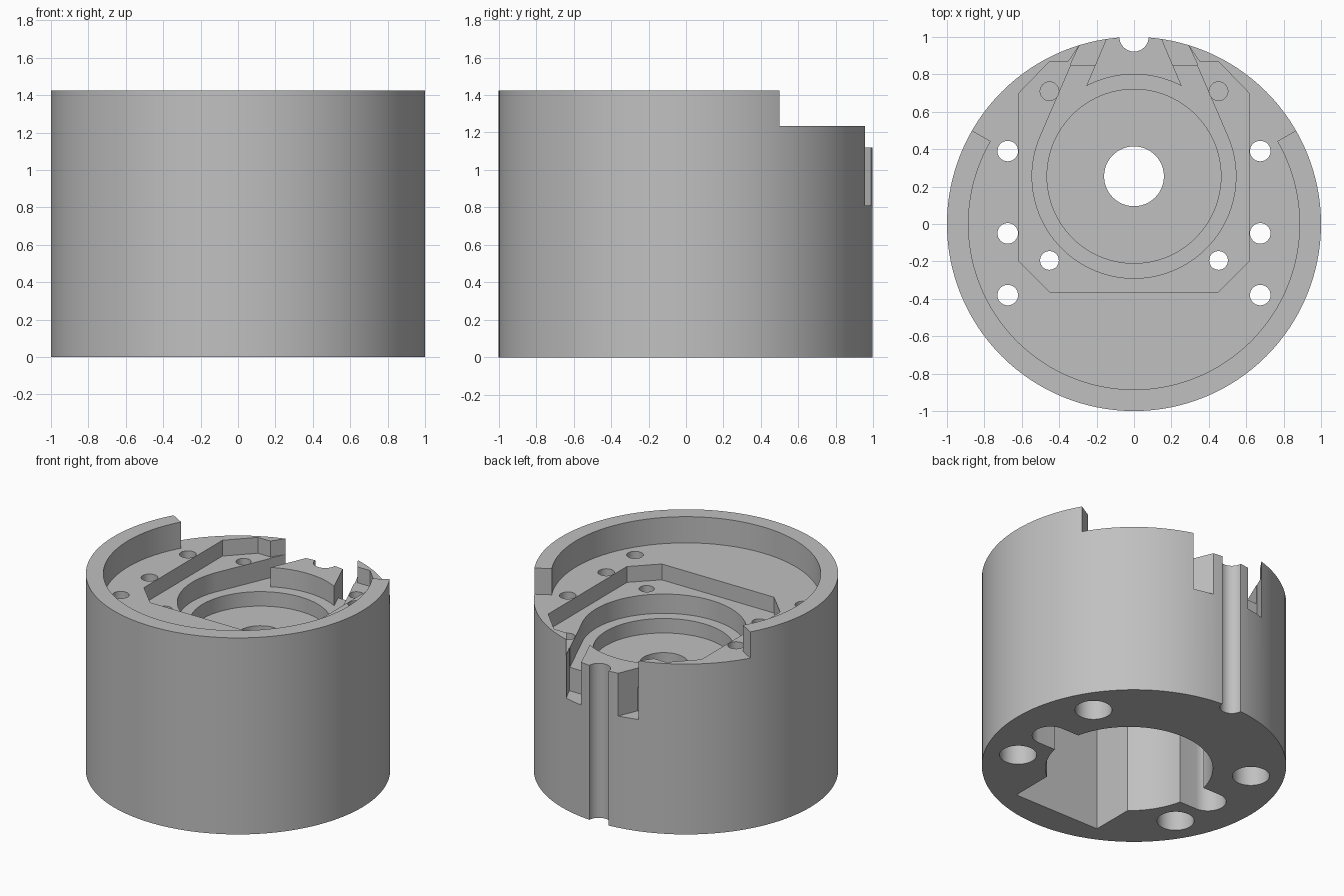
import bpy, bmesh
from math import sin, cos, radians

cube = bpy.data.objects.get("Cube")
if cube:
    bpy.data.objects.remove(cube, do_unlink=True)

grey = bpy.data.materials.new("plain_grey")
grey.use_nodes = True
grey.diffuse_color = (0.53, 0.53, 0.53, 1)
grey.node_tree.nodes["Principled BSDF"].inputs["Base Color"].default_value = (0.53, 0.53, 0.53, 1)

TOP, FLOOR, POCKET, TRACK, SEAT, SLOT, CEILING = 1.425, 1.235, 1.12, 0.98, 0.875, 0.81, 0.79
ABOVE, BELOW = 1.6, -0.2


def arc(cx, cy, r, a0, a1, n=64):
    """Points along an arc, angles in degrees."""
    angles = [radians(a0 + (a1 - a0) * i / n) for i in range(n + 1)]
    return [(cx + r * cos(a), cy + r * sin(a)) for a in angles]


def circle(cx, cy, r, n=32):
    return arc(cx, cy, r, 0, 360, n)[:-1]


def flip(points):
    """Mirror across x, keeping the winding."""
    return [(-x, y) for x, y in reversed(points)]


def prism(name, outline, z0, z1):
    """Extrude a closed outline between two heights."""
    bm = bmesh.new()
    base = bm.faces.new([bm.verts.new((x, y, z0)) for x, y in outline])
    grown = bmesh.ops.extrude_face_region(bm, geom=[base])["geom"]
    bmesh.ops.translate(bm, vec=(0, 0, z1 - z0),
                        verts=[v for v in grown if isinstance(v, bmesh.types.BMVert)])
    bmesh.ops.recalc_face_normals(bm, faces=bm.faces)
    mesh = bpy.data.meshes.new(name)
    bm.to_mesh(mesh)
    bm.free()
    obj = bpy.data.objects.new(name, mesh)
    bpy.context.collection.objects.link(obj)
    mesh.materials.append(grey)
    return obj


body = prism("round_housing", circle(0, 0, 1, 128), 0, TOP)


def cut(outline, z0, z1):
    """Remove a prism from the housing."""
    cutter = prism("cutter", outline, z0, z1)
    cutter.hide_render = True
    mod = body.modifiers.new("cut", 'BOOLEAN')
    mod.operation, mod.solver, mod.object = 'DIFFERENCE', 'EXACT', cutter
    bpy.context.view_layer.update()
    graph = bpy.context.evaluated_depsgraph_get()
    mesh = bpy.data.meshes.new_from_object(body.evaluated_get(graph))
    body.modifiers.clear()
    body.data = mesh
    bpy.data.objects.remove(cutter, do_unlink=True)


# Raised rim, open at the back
cut(arc(0, 0, 1.2, 30, 150, 48) + arc(0, 0, 0.885, 150, 390, 96), FLOOR, ABOVE)

# Chamfered pocket that opens through the back wall
half = [(0.45, -0.365), (0.615, -0.2), (0.615, 0.7), (0.45, 0.87),
        (0.35, 0.87), (0.29, 0.958), (0.2, 1.09)]
cut(half + flip(half), POCKET, ABOVE)

# Teardrop track that leaves an island at the back
CY, R = 0.255, 0.545
outer = [(0.29, 0.958), (0.225, 1.1)]
inner = [(0.11, 1.08), (0.15, 0.985)]
tear = (arc(0, CY, R, 155, 385, 96) + outer + inner + arc(0, CY, R, 62, 118, 32)
        + flip(outer + inner))
cut(tear, TRACK, ABOVE)

# Deeper slots on each side of the island
slot = [(0.341, 0.85)] + outer + inner + [(0.207, 0.85)]
cut(slot, SLOT, ABOVE)
cut(flip(slot), SLOT, ABOVE)

# Round seat and centre bore
cut(circle(0, CY, 0.465, 96), SEAT, ABOVE)
cut(circle(0, CY, 0.16, 48), 0.5, ABOVE)

# Cavity underneath: round with a square front bay and two side lobes
MID = -0.05
bay = [(-0.345, -0.79), (0.345, -0.79)]
right = arc(0, MID, 0.55, -51, -12.6, 16)
lobe = arc(0.675, MID, 0.12, -90, 90, 24)
back = arc(0, MID, 0.55, 12.6, 167.4, 64)
cut(bay + right + lobe + back + flip(lobe) + flip(right), BELOW, CEILING)

# Screw holes, counterbored from below
for side in (-1, 1):
    for y in (0.39, MID, -0.38):
        cut(circle(side * 0.675, y, 0.055), 0.6, ABOVE)
        if y != MID:
            cut(circle(side * 0.675, y, 0.122), BELOW, CEILING)
    cut(circle(side * 0.452, -0.195, 0.05), 0.6, ABOVE)
    cut(circle(side * 0.452, 0.71, 0.05), CEILING, ABOVE)

# Alignment groove down the back
cut(circle(0, 1, 0.078, 40), BELOW, ABOVE)

bpy.ops.object.select_all(action='DESELECT')
body.select_set(True)
bpy.context.view_layer.objects.active = body
bpy.ops.object.shade_smooth_by_angle(angle=radians(25))
